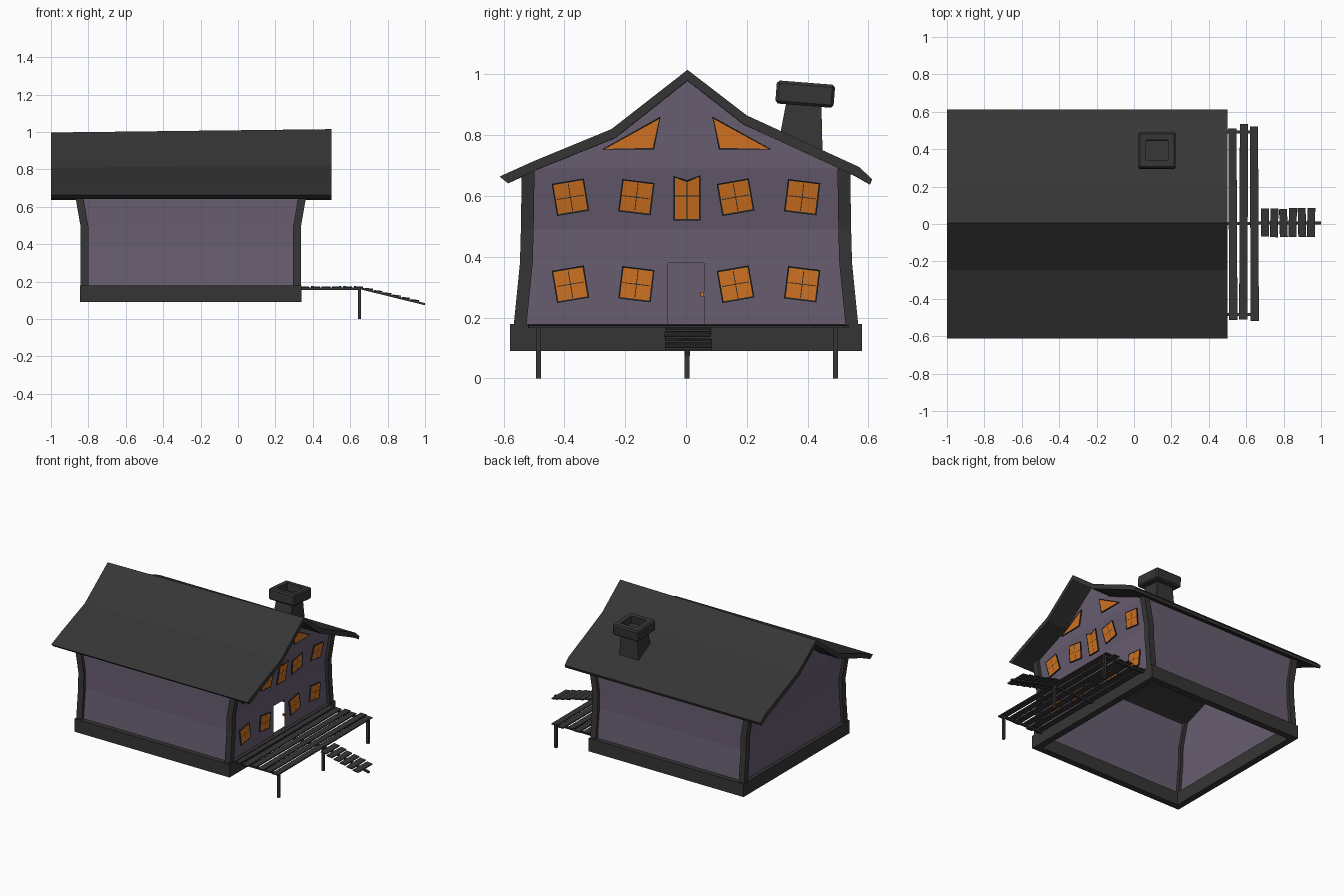
import bpy, bmesh, math, random
from mathutils import Vector, Matrix

if "Cube" in bpy.data.objects:
    bpy.data.objects.remove(bpy.data.objects["Cube"])

random.seed(4)
CX = -0.2525  # house centre along x


def material(name, rgb):
    m = bpy.data.materials.new(name)
    m.diffuse_color = (*rgb, 1)
    m.use_nodes = True
    m.node_tree.nodes["Principled BSDF"].inputs["Base Color"].default_value = m.diffuse_color
    return m


charcoal = material("charcoal", (0.036, 0.036, 0.036))
plum = material("plum", (0.135, 0.108, 0.16))
amber = material("amber", (0.62, 0.165, 0.015))
ink = material("ink", (0.016, 0.019, 0.021))


def finish(name, bm, *mats, recalc=True):
    if recalc:
        bmesh.ops.recalc_face_normals(bm, faces=bm.faces)
    me = bpy.data.meshes.new(name)
    bm.to_mesh(me)
    bm.free()
    for m in mats:
        me.materials.append(m)
    ob = bpy.data.objects.new(name, me)
    bpy.context.collection.objects.link(ob)
    return ob


def box(bm, centre, size, rot=(0, 0, 0)):
    m = Matrix.Translation(centre)
    for angle, axis in zip(rot, "XYZ"):
        m = m @ Matrix.Rotation(angle, 4, axis)
    m = m @ Matrix.Diagonal((*size, 1))
    return bmesh.ops.create_cube(bm, size=1, matrix=m)["verts"]


def loft(bm, rings):
    """Closed solid through rings with equal point counts."""
    vs = [[bm.verts.new(p) for p in r] for r in rings]
    n = len(vs[0])
    for a, b in zip(vs, vs[1:]):
        for i in range(n):
            bm.faces.new((a[i], a[(i + 1) % n], b[(i + 1) % n], b[i]))
    bm.faces.new(vs[0])
    bm.faces.new(vs[-1])


# Wall section: height, half depth in y, half width in x
LEVELS = [(0.17, 0.546, 0.5675), (0.38, 0.525, 0.5675),
          (0.49, 0.522, 0.5675), (0.69, 0.519, 0.602)]


def wall_x(z):
    t = min(max((z - 0.49) / 0.2, 0), 1)
    return CX + 0.5675 + 0.0345 * t


# Walls: open shell with a doorway in the right gable
bm = bmesh.new()
DOOR = 0.06
rows = []
for z, hy, hx in LEVELS:
    ring = [(CX + hx, -hy), (CX + hx, -DOOR), (CX + hx, DOOR), (CX + hx, hy),
            (CX - hx, hy), (CX - hx, -hy)]
    rows.append([bm.verts.new((x, y, z)) for x, y in ring])
for r in range(3):
    a, b = rows[r], rows[r + 1]
    for i in range(6):
        if r == 0 and i == 1:
            continue  # doorway
        j = (i + 1) % 6
        bm.faces.new((a[i], a[j], b[j], b[i]))
gable = [(0.22, 0.83), (0.0, 0.99), (-0.24, 0.80)]
top = rows[-1]
for corners, sx in ((top[:4], 1), (top[:3:-1], -1)):
    tip = [bm.verts.new((CX + sx * 0.602, y, z)) for y, z in gable]
    bm.faces.new(list(corners) + tip)
finish("walls", bm, plum)

# Corner posts follow the bent wall section
bm = bmesh.new()
P = 0.021
for sx in (-1, 1):
    for sy in (-1, 1):
        loft(bm, [[(CX + sx * hx + dx * P, sy * hy + dy * P, z)
                   for dx, dy in ((-1, -1), (1, -1), (1, 1), (-1, 1))]
                  for z, hy, hx in LEVELS])
finish("corner_posts", bm, charcoal)

# Base frame, open in the middle
bm = bmesh.new()
for s in (-1, 1):
    box(bm, (CX, s * 0.556, 0.135), (1.185, 0.044, 0.09))
    box(bm, (CX + s * 0.5705, 0, 0.135), (0.044, 1.07, 0.09))
finish("base_frame", bm, charcoal)

# Roof: crooked bent profile, ridge slightly lower at the left end
profile = [(-0.613, 0.664), (-0.5, 0.715), (-0.245, 0.82), (0.005, 1.015),
           (0.2, 0.865), (0.57, 0.695), (0.612, 0.655),
           (0.605, 0.637), (0.555, 0.667), (0.19, 0.835), (0.005, 0.98),
           (-0.235, 0.79), (-0.5, 0.683), (-0.585, 0.642)]
bm = bmesh.new()
loft(bm, [[(x, y, z - sag * max(0, 1 - abs(y) / 0.6)) for y, z in profile]
          for x, sag in ((-1.0, 0.018), (0.5, 0.0))])
finish("roof", bm, charcoal)

# Chimney shaft
bm = bmesh.new()
loft(bm, [[(0.123 + sx * h, y0 if sy < 0 else y1, z)
           for sx, sy in ((-1, -1), (1, -1), (1, 1), (-1, 1))]
          for h, y0, y1, z in ((0.078, 0.29, 0.45, 0.70), (0.06, 0.33, 0.445, 0.91))])
finish("chimney_shaft", bm, charcoal)

# Chimney cap: tilted bevelled block with a square flue
bm = bmesh.new()
box(bm, (0, 0, 0), (0.2, 0.192, 0.076))
bmesh.ops.bevel(bm, geom=bm.edges[:], offset=0.009, segments=1, affect='EDGES')
lid = max(bm.faces, key=lambda f: f.calc_center_median().z)
bmesh.ops.inset_region(bm, faces=[lid], thickness=0.045)
hole = bmesh.ops.extrude_discrete_faces(bm, faces=[lid])["faces"]
bmesh.ops.translate(bm, verts=hole[0].verts, vec=(0, 0, -0.05))
bmesh.ops.transform(bm, verts=bm.verts,
                    matrix=Matrix.Translation((0.123, 0.392, 0.935)) @ Matrix.Rotation(math.radians(-4.5), 4, 'X'))
finish("chimney_cap", bm, charcoal)


# Windows: thin framed plates that follow the right gable wall
def window(name, pts, bars=()):
    bm = bmesh.new()
    back = [bm.verts.new((wall_x(z) + 0.001, y, z)) for y, z in pts]
    front = [bm.verts.new((wall_x(z) + 0.009, y, z)) for y, z in pts]
    n = len(pts)
    for i in range(n):
        j = (i + 1) % n
        bm.faces.new((back[i], back[j], front[j], front[i]))
    pane = bm.faces.new(front)
    pane.normal_update()
    bmesh.ops.inset_region(bm, faces=[pane], thickness=0.007, depth=-0.002)
    pane.material_index = 1
    # thin glazing bars
    for (y0, z0), (y1, z1) in bars:
        a = Vector((wall_x(z0) + 0.008, y0, z0))
        b = Vector((wall_x(z1) + 0.008, y1, z1))
        d = b - a
        side = d.cross(Vector((1, 0, 0))).normalized() * 0.0013
        bm.faces.new([bm.verts.new(p) for p in (a - side, b - side, b + side, a + side)])
    finish(name, bm, ink, amber, recalc=False)


def square_window(name, cy, cz, deg):
    c, s, h = math.cos(math.radians(deg)), math.sin(math.radians(deg)), 0.0535

    def at(u, v):
        return (cy + h * (u * c - v * s), cz + h * (u * s + v * c))
    window(name, [at(-1, -1), at(1, -1), at(1, 1), at(-1, 1)],
           [(at(-0.85, 0), at(0.85, 0)), (at(0, -0.85), at(0, 0.85))])


for floor, cz in (("lower", 0.31), ("upper", 0.596)):
    for i, (cy, deg) in enumerate(((-0.38, 9.5), (-0.163, -7), (0.163, 10), (0.382, -7))):
        square_window(f"{floor}_window_{i + 1}", cy, cz, deg)
window("centre_window", [(-0.041, 0.52), (0.047, 0.52), (0.047, 0.668), (0.003, 0.652), (-0.041, 0.666)],
       [((-0.036, 0.6), (0.042, 0.6)), ((0.003, 0.525), (0.003, 0.645))])
window("attic_window_left", [(-0.275, 0.753), (-0.105, 0.753), (-0.084, 0.86)])
window("attic_window_right", [(0.108, 0.753), (0.28, 0.753), (0.087, 0.86)])

# Door knob
bm = bmesh.new()
box(bm, (0.315, 0.053, 0.277), (0.012, 0.012, 0.016))
finish("door_knob", bm, amber)

# Porch planks, a little uneven
bm = bmesh.new()
for i in range(6):
    box(bm, (0.356 + i * 0.0575, random.uniform(-0.005, 0.015), 0.171),
        (0.044, random.uniform(1.02, 1.05), 0.008),
        (0, random.uniform(-0.03, 0.03), random.uniform(-0.006, 0.006)))
finish("porch_planks", bm, charcoal)

# Porch posts and beams
bm = bmesh.new()
for y in (-0.485, 0.003, 0.492):
    box(bm, (0.65, y, 0.083), (0.016, 0.016, 0.166))
    box(bm, (0.495, y, 0.162), (0.325, 0.016, 0.012))
finish("porch_supports", bm, charcoal)

# Sloping steps on a single stringer
slope = math.atan2(0.085, 0.345)
bm = bmesh.new()
box(bm, (0.826, 0.005, 0.122), (0.357, 0.016, 0.011), (0, slope, 0))
finish("step_stringer", bm, charcoal)
bm = bmesh.new()
for i in range(6):
    x = 0.70 + i * 0.0495
    box(bm, (x, random.uniform(0.001, 0.009), 0.165 - (x - 0.66) * 0.246 + 0.006),
        (0.042, random.uniform(0.148, 0.16), 0.007),
        (0, slope * 0.5, random.uniform(-0.03, 0.03)))
finish("step_treads", bm, charcoal)
